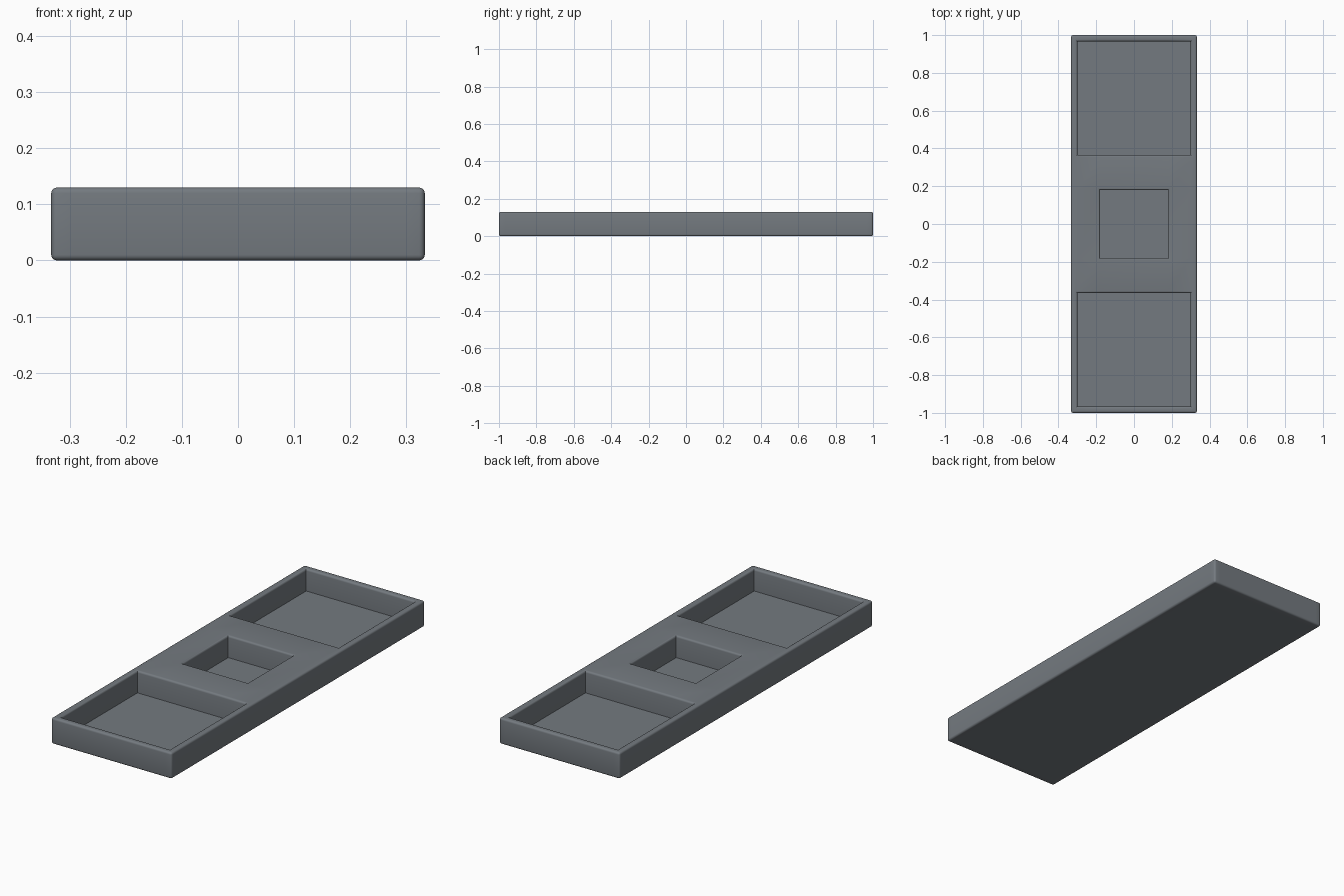
import bpy, bmesh

if "Cube" in bpy.data.objects:
    bpy.data.objects.remove(bpy.data.objects["Cube"])

HX, HY, TOP, FLOOR, BEVEL = 0.333, 1.0, 0.13, 0.02, 0.01
# Pocket walls: (half width, y min, y max)
POCKETS = [(0.30, -0.967, -0.365), (0.18, -0.18, 0.18), (0.30, 0.365, 0.967)]

# Top surface split along the pocket outlines
xs = sorted({s * v for v in (HX, 0.30, 0.18) for s in (-1, 1)})
ys = sorted({-HY, HY} | {v for p in POCKETS for v in p[1:]})
bm = bmesh.new()
grid = [[bm.verts.new((x, y, TOP)) for x in xs] for y in ys]
for j in range(len(ys) - 1):
    for i in range(len(xs) - 1):
        bm.faces.new((grid[j][i], grid[j][i + 1], grid[j + 1][i + 1], grid[j + 1][i]))


def extrude_to(faces, z):
    out = bmesh.ops.extrude_face_region(bm, geom=faces)["geom"]
    for v in out:
        if isinstance(v, bmesh.types.BMVert):
            v.co.z = z


# Solid slab
extrude_to(bm.faces[:], 0.0)

# Three recessed pockets, opened by removing the faces left on top
for hw, y0, y1 in POCKETS:
    def on_top():
        found = []
        for f in bm.faces:
            c = f.calc_center_median()
            if c.z > TOP - 1e-4 and abs(c.x) < hw - 1e-4 and y0 < c.y < y1:
                found.append(f)
        return found
    extrude_to(on_top(), FLOOR)
    bmesh.ops.delete(bm, geom=on_top(), context='FACES')
bmesh.ops.recalc_face_normals(bm, faces=bm.faces[:])

# Rounded outer edges and pocket rims; inner floor edges stay sharp
bm.normal_update()
edges = [e for e in bm.edges if e.is_manifold and e.is_convex and e.calc_face_angle() > 0.5]
bmesh.ops.bevel(bm, geom=edges, offset=BEVEL, offset_type='OFFSET', segments=4,
                profile=0.5, affect='EDGES')

mesh = bpy.data.meshes.new("tray")
bm.to_mesh(mesh)
bm.free()
tray = bpy.data.objects.new("tray", mesh)
bpy.context.collection.objects.link(tray)

mat = bpy.data.materials.new("slate grey")
mat.diffuse_color = (0.175, 0.195, 0.215, 1)
mat.use_nodes = True
mat.node_tree.nodes["Principled BSDF"].inputs["Base Color"].default_value = mat.diffuse_color
mesh.materials.append(mat)

bpy.context.view_layer.objects.active = tray
tray.select_set(True)
bpy.ops.object.shade_smooth_by_angle(angle=0.6)
